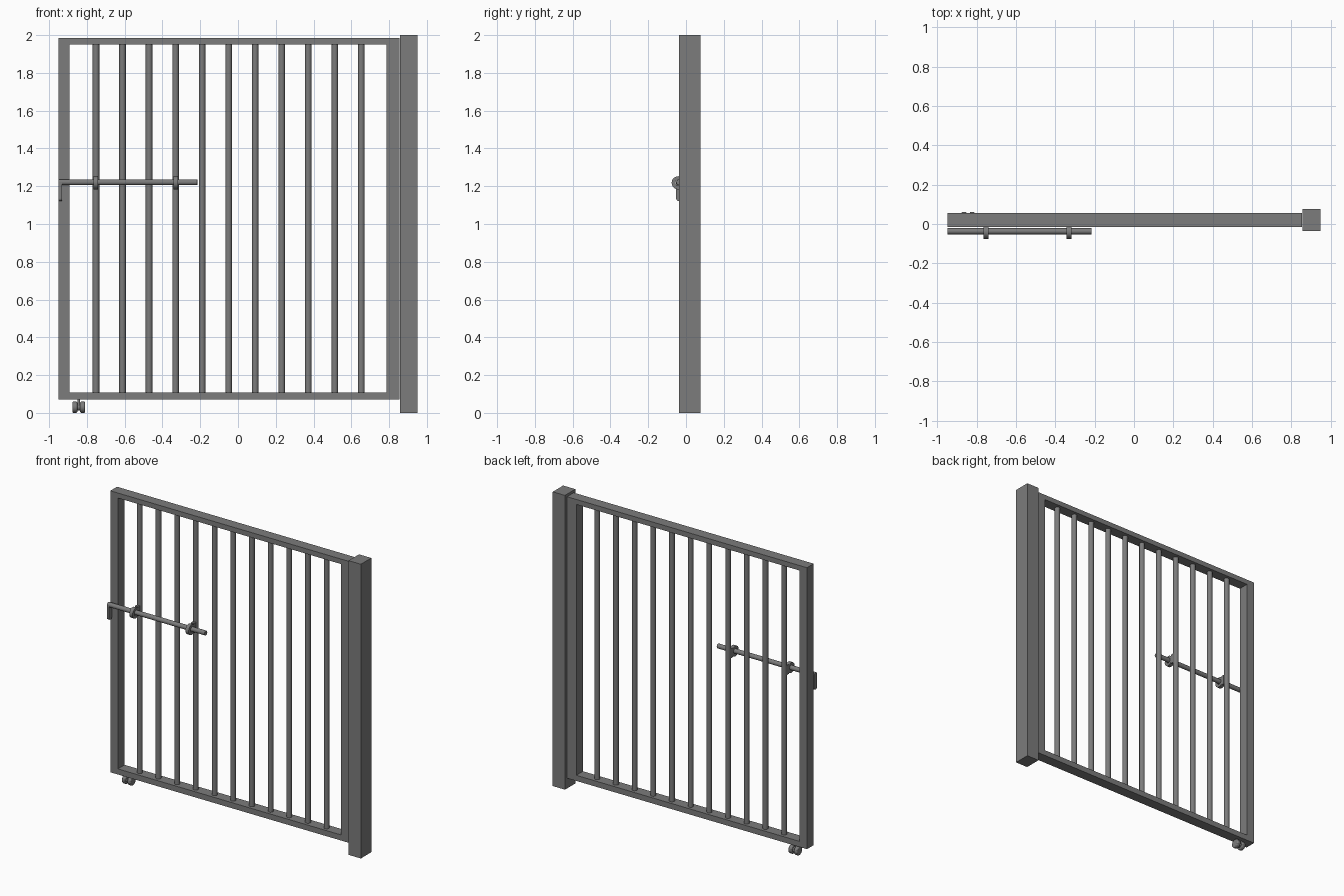
import bpy
import bmesh
from math import pi

if "Cube" in bpy.data.objects:
    bpy.data.objects.remove(bpy.data.objects["Cube"])

STEEL = bpy.data.materials.new("dark_steel")
STEEL.diffuse_color = (0.2, 0.2, 0.2, 1)
STEEL.use_nodes = True
STEEL.node_tree.nodes["Principled BSDF"].inputs["Base Color"].default_value = STEEL.diffuse_color


def box(name, x, y, z):
    """Box from (min, max) ranges on each axis."""
    bpy.ops.mesh.primitive_cube_add(
        size=1, location=[(r[0] + r[1]) / 2 for r in (x, y, z)])
    ob = bpy.context.object
    ob.name = name
    ob.scale = [r[1] - r[0] for r in (x, y, z)]
    bpy.ops.object.transform_apply(location=False, rotation=False, scale=True)
    return ob


def cylinder(name, radius, length, loc, axis='X', bevel=0.0, sides=24):
    rot = (0, pi / 2, 0) if axis == 'X' else (0, 0, 0)
    bpy.ops.mesh.primitive_cylinder_add(
        vertices=sides, radius=radius, depth=length, location=loc, rotation=rot)
    ob = bpy.context.object
    ob.name = name
    if bevel:
        m = ob.modifiers.new("edge", 'BEVEL')
        m.width, m.segments, m.limit_method = bevel, 2, 'ANGLE'
    bpy.ops.object.shade_smooth_by_angle()
    return ob


def ring(name, outer, inner, width, loc, sides=20):
    """Short tube around the x axis, swept from a rectangular section."""
    bm = bmesh.new()
    sec = [(-width / 2, inner), (width / 2, inner),
           (width / 2, outer), (-width / 2, outer)]
    vs = [bm.verts.new((x, 0, r)) for x, r in sec]
    es = [bm.edges.new((vs[i], vs[(i + 1) % 4])) for i in range(4)]
    bmesh.ops.spin(bm, geom=vs + es, cent=(0, 0, 0), axis=(1, 0, 0),
                   angle=2 * pi, steps=sides)
    bmesh.ops.remove_doubles(bm, verts=bm.verts, dist=1e-5)
    bmesh.ops.recalc_face_normals(bm, faces=bm.faces)
    me = bpy.data.meshes.new(name)
    bm.to_mesh(me)
    bm.free()
    ob = bpy.data.objects.new(name, me)
    ob.location = loc
    bpy.context.collection.objects.link(ob)
    bpy.ops.object.select_all(action='DESELECT')
    bpy.context.view_layer.objects.active = ob
    ob.select_set(True)
    bpy.ops.object.shade_smooth_by_angle()
    return ob


# Hinge post
box("hinge_post", (0.857, 0.949), (-0.036, 0.076), (0, 2))

# Gate frame
FY = (-0.016, 0.056)
box("latch_stile", (-0.949, -0.892), FY, (0.071, 1.984))
box("hinge_stile", (0.786, 0.855), FY, (0.071, 1.984))
box("top_rail", (-0.892, 0.786), FY, (1.950, 1.984))
box("bottom_rail", (-0.892, 0.786), FY, (0.071, 0.109))

# Round vertical bars
BAR_X = [-0.752 + 0.1405 * i for i in range(11)]
for i, x in enumerate(BAR_X):
    cylinder(f"bar_{i + 1}", 0.0175, 1.841, (x, 0.020, 1.0295), axis='Z')

# Sliding bolt with a flat, round-ended drop handle
BY, BZ = -0.037, 1.221
HX = (-0.949, -0.933)
cylinder("bolt_rod", 0.0155, 0.727, (-0.5785, BY, BZ), bevel=0.002)
box("bolt_handle", HX, (BY - 0.0155, BY + 0.0155), (1.136, BZ))
for name, z in (("top", BZ), ("bottom", 1.136)):
    cylinder(f"bolt_handle_{name}", 0.0155, HX[1] - HX[0],
             (sum(HX) / 2, BY, z))

# Bolt guides welded to the bars
for i, x in enumerate((BAR_X[0], BAR_X[3])):
    ring(f"bolt_guide_{i + 1}", 0.035, 0.0155, 0.024, (x, -0.041, BZ - 0.003))
    box(f"guide_mount_{i + 1}", (x - 0.012, x + 0.012), (-0.015, 0.006),
        (BZ - 0.034, BZ + 0.030))

# Twin-wheel caster
CX, CY = -0.843, 0.031
cylinder("caster_stem", 0.007, 0.046, (CX, 0.022, 0.053), axis='Z')
cylinder("caster_axle", 0.018, 0.03, (CX, CY, 0.030))
for name, s in (("left", -1), ("right", 1)):
    cylinder(f"caster_wheel_{name}", 0.030, 0.026,
             (CX + s * 0.0205, CY, 0.030), bevel=0.006)

# One dark finish throughout
for ob in bpy.context.scene.objects:
    ob.data.materials.clear()
    ob.data.materials.append(STEEL)
